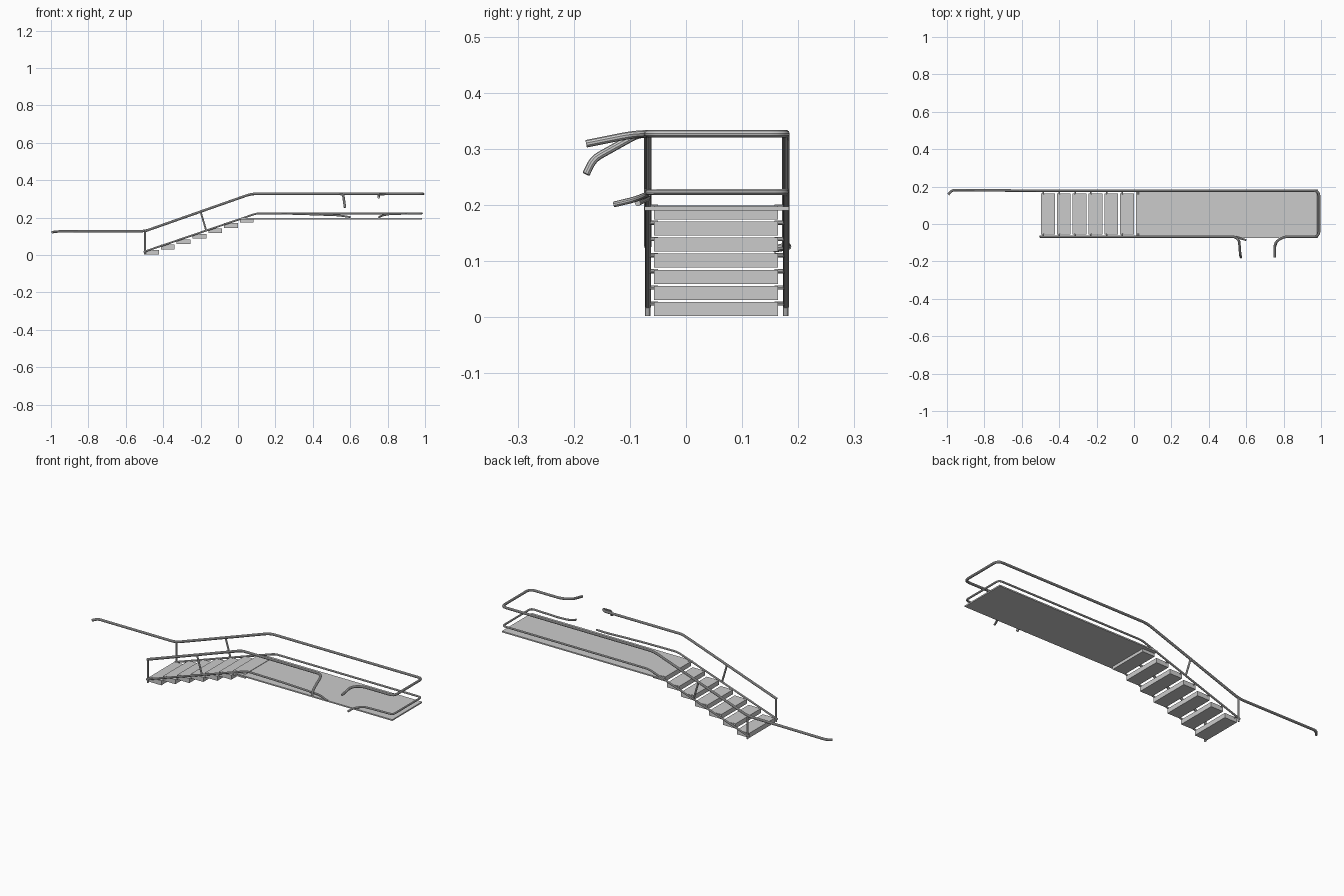
import bpy
from mathutils import Vector

if "Cube" in bpy.data.objects:
    bpy.data.objects.remove(bpy.data.objects["Cube"])

YF, YB = -0.068, 0.178          # front and back rail lines


def fillet(pts, r, n=4):
    """Round the corners of a polyline."""
    pts = [Vector(p) for p in pts]
    out = [pts[0]]
    for a, b, c in zip(pts, pts[1:], pts[2:]):
        u, v = a - b, c - b
        d = min(r, u.length * 0.45, v.length * 0.45)
        p, q = b + u.normalized() * d, b + v.normalized() * d
        for i in range(n + 1):
            t = i / n
            out.append(p * (1 - t) ** 2 + b * 2 * t * (1 - t) + q * t * t)
    return out + [pts[-1]]


def tube(name, pts, radius, r=0.02):
    cu = bpy.data.curves.new(name, 'CURVE')
    cu.dimensions = '3D'
    cu.bevel_depth = radius
    cu.bevel_resolution = 3
    cu.use_fill_caps = True
    path = fillet(pts, r)
    sp = cu.splines.new('POLY')
    sp.points.add(len(path) - 1)
    for pt, co in zip(sp.points, path):
        pt.co = (*co, 1)
    ob = bpy.data.objects.new(name, cu)
    bpy.context.collection.objects.link(ob)
    bpy.ops.object.select_all(action='DESELECT')
    bpy.context.view_layer.objects.active = ob
    ob.select_set(True)
    bpy.ops.object.convert(target='MESH')
    bpy.ops.object.shade_smooth_by_angle()


def box(name, lo, hi):
    lo, hi = Vector(lo), Vector(hi)
    bpy.ops.mesh.primitive_cube_add(size=1, location=(lo + hi) / 2)
    ob = bpy.context.object
    ob.name = name
    ob.scale = hi - lo
    bpy.ops.object.transform_apply(location=False, rotation=False, scale=True)


# Upper handrails: long one wraps the platform end, short one stops at the opening
tube("handrail_long", [
    (-0.993, 0.158, 0.122), (-0.972, YB + 0.003, 0.126), (-0.5, YB, 0.127),
    (0.07, YB, 0.327), (0.99, YB, 0.327), (0.99, YF, 0.327), (0.80, YF, 0.327),
    (0.753, -0.098, 0.325), (0.752, -0.178, 0.309)], 0.0068, 0.03)
tube("handrail_short", [
    (-0.5, YF, 0.127), (0.07, YF, 0.327), (0.54, YF, 0.327),
    (0.562, -0.088, 0.325), (0.568, -0.165, 0.282), (0.572, -0.178, 0.255)],
    0.0068, 0.02)

# Stringers that run on as low edge rails around the platform
tube("lower_rail_long", [
    (-0.505, YB, 0.017), (0.10, YB, 0.223), (0.983, YB, 0.223),
    (0.983, YF, 0.223), (0.81, YF, 0.219), (0.765, -0.09, 0.21),
    (0.753, -0.128, 0.201)], 0.0052, 0.02)
tube("lower_rail_short", [
    (-0.505, YF, 0.017), (0.10, YF, 0.223), (0.32, YF, 0.220),
    (0.54, YF, 0.212), (0.60, -0.086, 0.203)], 0.0052, 0.02)

# Platform plate
box("platform", (0.01, -0.074, 0.190), (0.983, 0.184, 0.197))

# Treads with small pins to the stringers
for i in range(7):
    x, z = -0.497 + 0.0845 * i, 0.0 + 0.0287 * i
    box(f"tread_{i}", (x, -0.057, z + 0.002), (x + 0.074, 0.164, z + 0.027))
    zs = 0.017 + (x + 0.013 + 0.505) * 0.3405
    for side, y0, y1 in (("front", YF, -0.05), ("back", YB, 0.158)):
        tube(f"tread_pin_{side}_{i}", [(x + 0.013, y0, zs), (x + 0.013, y1, zs)], 0.004)

# Posts at the foot and halfway up the flight
for side, y in (("front", YF), ("back", YB)):
    tube(f"foot_post_{side}", [(-0.497, y, 0.002), (-0.497, y, 0.127)], 0.005)
    tube(f"mid_post_{side}", [(-0.20, y, 0.232), (-0.170, y, 0.131)], 0.005)
